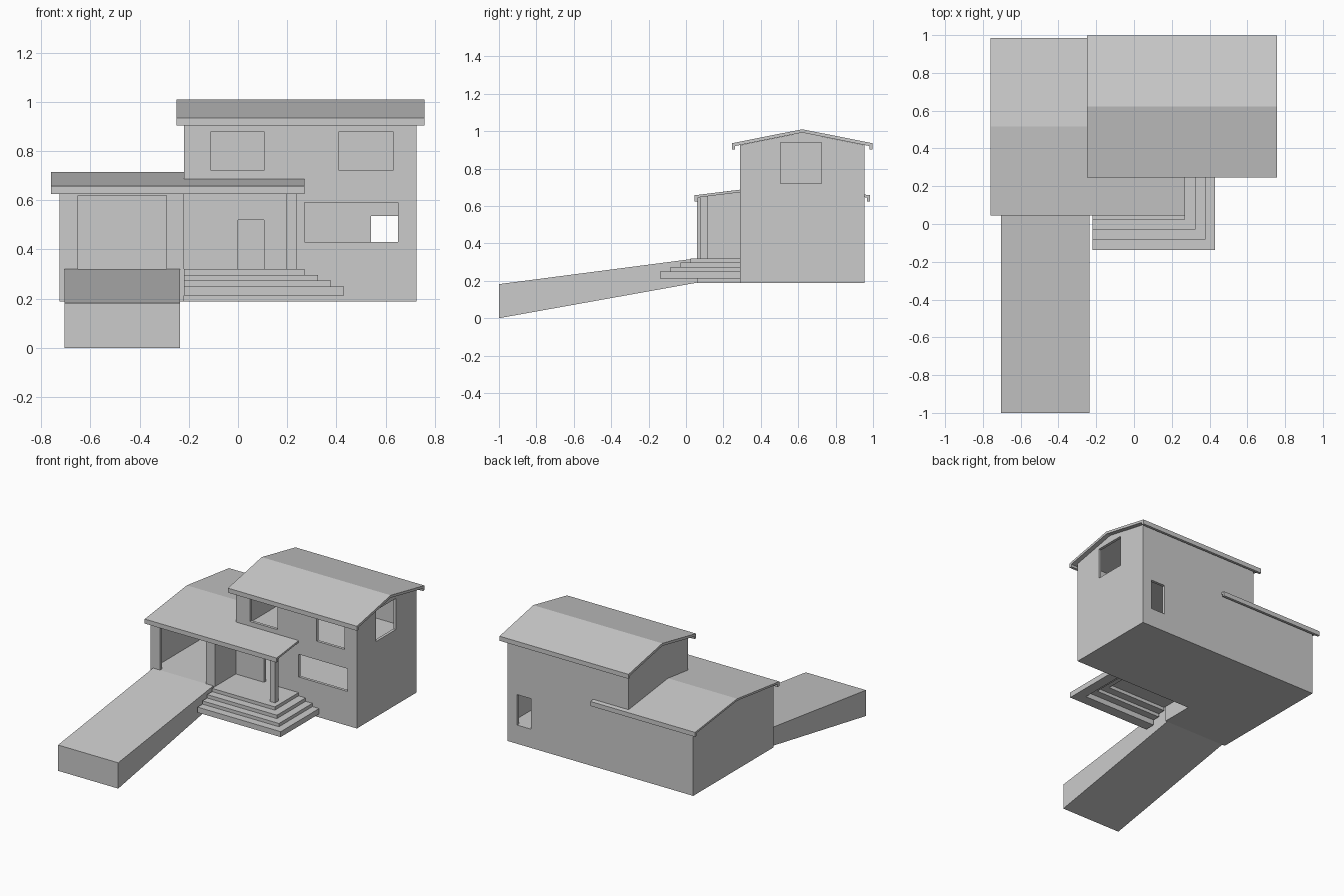
import bpy, bmesh

if "Cube" in bpy.data.objects:
    bpy.data.objects.remove(bpy.data.objects["Cube"])


def prism(name, pts, axis, a, b):
    """Extrude a closed profile along x (pts = y,z) or z (pts = x,y)."""
    bm = bmesh.new()
    place = (lambda p, t: (t, p[0], p[1])) if axis == 'x' else (lambda p, t: (p[0], p[1], t))
    lo = [bm.verts.new(place(p, a)) for p in pts]
    hi = [bm.verts.new(place(p, b)) for p in pts]
    bm.faces.new(lo)
    bm.faces.new(hi)
    n = len(pts)
    for i in range(n):
        j = (i + 1) % n
        bm.faces.new((lo[i], lo[j], hi[j], hi[i]))
    bmesh.ops.recalc_face_normals(bm, faces=bm.faces)
    me = bpy.data.meshes.new(name)
    bm.to_mesh(me)
    bm.free()
    ob = bpy.data.objects.new(name, me)
    bpy.context.collection.objects.link(ob)
    return ob


def box(name, x, y, z):
    return prism(name, [(x[0], y[0]), (x[1], y[0]), (x[1], y[1]), (x[0], y[1])], 'z', *z)


def cut(ob, name, x, y, z):
    """Subtract a box-shaped opening."""
    c = box(name, x, y, z)
    c.hide_render = True
    c.hide_viewport = True
    c.display_type = 'WIRE'
    m = ob.modifiers.new(name, 'BOOLEAN')
    m.operation = 'DIFFERENCE'
    m.solver = 'EXACT'
    m.object = c


def gable_roof(y0, y1, top, ridge, lip, t):
    """Cross-section of a thin roof with lips hanging at both eaves."""
    mid, w = (y0 + y1) / 2, 0.018
    u = top - t + (ridge - top) * w / (mid - y0)
    return [(y0, lip), (y0, top), (mid, ridge), (y1, top), (y1, lip),
            (y1 - w, lip), (y1 - w, u), (mid, ridge - t), (y0 + w, u), (y0 + w, lip)]


BASE, FLOOR = 0.188, 0.32

# two-storey house body: rooms hollowed, upper floor left between them
house = prism("house_walls", [(0.29, BASE), (0.955, BASE), (0.955, 0.925),
                              (0.6215, 0.992), (0.29, 0.925)], 'x', -0.22, 0.725)
cut(house, "lower_room_cutter", (-0.2, 0.705), (0.31, 0.935), (FLOOR, 0.61))
cut(house, "upper_room_cutter", (-0.2, 0.705), (0.31, 0.935), (0.64, 1.1))
front, back = (0.25, 0.32), (0.92, 1.0)
cut(house, "door_cutter", (0.0, 0.105), front, (FLOOR, 0.52))
cut(house, "lower_window_cutter", (0.27, 0.65), front, (0.43, 0.59))
cut(house, "back_door_cutter", (0.54, 0.65), back, (FLOOR, 0.535))
for i, x in enumerate([(-0.11, 0.105), (0.41, 0.63)]):
    cut(house, f"upper_window_cutter_{i}", x, front, (0.72, 0.88))
cut(house, "side_window_cutter", (0.69, 0.76), (0.505, 0.725), (0.72, 0.94))

# single-storey garage body
garage = prism("garage_walls", [(0.06, BASE), (0.955, BASE), (0.955, 0.647),
                                (0.515, 0.701), (0.06, 0.647)], 'x', -0.725, -0.22)
cut(garage, "garage_room_cutter", (-0.705, -0.24), (0.08, 0.935), (FLOOR, 0.8))
cut(garage, "garage_opening_cutter", (-0.65, -0.29), (0.0, 0.1), (FLOOR, 0.62))

# roofs
prism("house_roof", gable_roof(0.245, 0.998, 0.935, 1.01, 0.903, 0.018), 'x', -0.25, 0.757)
low = gable_roof(0.045, 0.985, 0.657, 0.715, 0.625, 0.014)
prism("garage_roof", low, 'x', -0.76, -0.22)
prism("porch_roof", [low[0], low[1], (0.29, 0.687), (0.29, 0.673), low[8], low[9]],
      'x', -0.22, 0.27)
prism("back_eave", [(0.955, 0.647), (0.955, 0.661), *low[3:7]], 'x', -0.22, 0.055)

# porch column
box("porch_column", (0.198, 0.237), (0.075, 0.115), (FLOOR, 0.656))

# porch landing and L-shaped steps, open underneath
box("porch_landing", (-0.22, 0.27), (0.025, 0.29), (0.297, FLOOR))
steps = [(0.325, -0.03, 0.273, 0.297), (0.378, -0.083, 0.25, 0.273), (0.43, -0.138, 0.212, 0.25)]
ix, iy = 0.25, 0.045
for i, (x, y, z0, z1) in enumerate(steps):
    prism(f"porch_step_{i}", [(-0.22, y), (x, y), (x, 0.29), (ix, 0.29), (ix, iy), (-0.22, iy)],
          'z', z0, z1)
    ix, iy = x - 0.02, y + 0.02

# driveway ramp
prism("driveway_ramp", [(-1, 0), (-1, 0.182), (0.06, FLOOR), (0.06, 0.19)], 'x', -0.705, -0.235)
